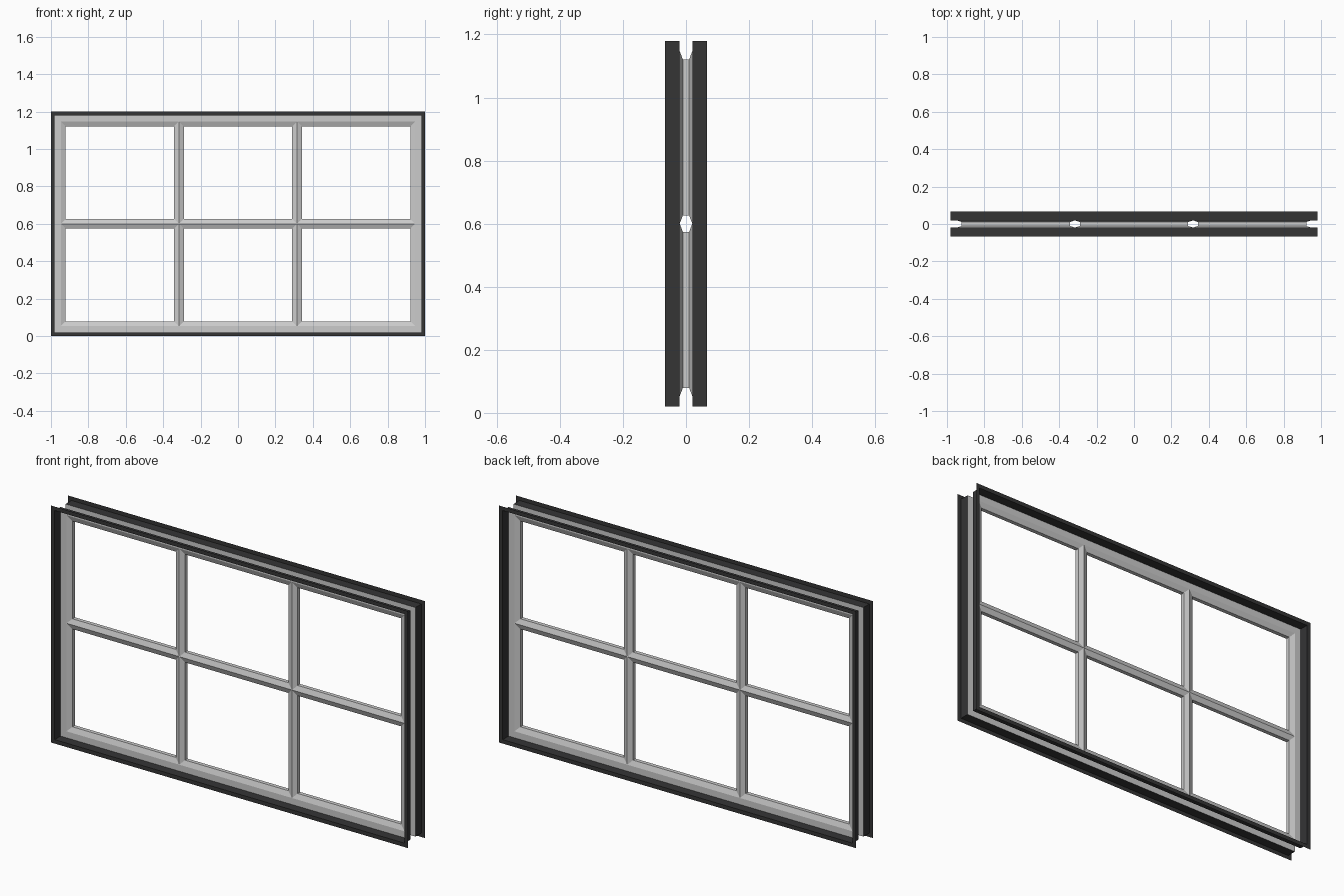
import bpy, bmesh

if "Cube" in bpy.data.objects:
    bpy.data.objects.remove(bpy.data.objects["Cube"])

W, H = 1.0, 1.2            # half width, height
Y_OUT, Y_FACE, Y_LIP = 0.067, 0.02, 0.01
WEB, RIDGE, BEVEL = 0.02, 0.053, 0.026


def material(name, rgb):
    m = bpy.data.materials.new(name)
    m.diffuse_color = (*rgb, 1)
    m.use_nodes = True
    m.node_tree.nodes["Principled BSDF"].inputs["Base Color"].default_value = m.diffuse_color
    return m


grey = material("light grey paint", (0.6, 0.6, 0.6))
dark = material("dark charcoal trim", (0.035, 0.035, 0.036))


def rect(x0, x1, z0, z1, inset, y):
    return [(x0 + inset, y, z0 + inset), (x1 - inset, y, z0 + inset),
            (x1 - inset, y, z1 - inset), (x0 + inset, y, z1 - inset)]


def loft(bm, box, profile):
    """Sweep an open (inset, y) profile around a rectangle with mitred corners."""
    rings = [[bm.verts.new(p) for p in rect(*box, u, y)] for u, y in profile]
    for a, b in zip(rings, rings[1:]):
        for i in range(4):
            j = (i + 1) % 4
            bm.faces.new((a[i], a[j], b[j], b[i]))


def build(name, mat, parts):
    bm = bmesh.new()
    for box, profile in parts:
        loft(bm, box, profile)
    bmesh.ops.remove_doubles(bm, verts=bm.verts, dist=1e-5)
    me = bpy.data.meshes.new(name)
    bm.to_mesh(me)
    bm.free()
    me.materials.append(mat)
    bpy.context.collection.objects.link(bpy.data.objects.new(name, me))


outer = (-W, W, 0, H)

# Dark L-shaped trims: thin outer flange plus web running back to the sash
trim = [(0, -Y_OUT), (WEB, -Y_OUT), (WEB, -Y_FACE)]
build("front_trim", dark, [(outer, trim)])
build("back_trim", dark, [(outer, [(u, -y) for u, y in reversed(trim)])])

# Flat grey sash faces, with an open channel between them
build("front_sash_face", grey, [(outer, [(WEB, -Y_FACE), (RIDGE, -Y_FACE)])])
build("back_sash_face", grey, [(outer, [(RIDGE, Y_FACE), (WEB, Y_FACE)])])

# Six pane surrounds; neighbours meet at ridges and form hollow six-sided bars
bead = [(0, -Y_FACE), (BEVEL, -Y_LIP), (BEVEL, Y_LIP), (0, Y_FACE)]
dx = 2 * (W - RIDGE) / 3
dz = (H - 2 * RIDGE) / 2
cells = []
for i in range(3):
    for k in range(2):
        x, z = -W + RIDGE + i * dx, RIDGE + k * dz
        cells.append(((x, x + dx, z, z + dz), bead))
build("glazing_bars", grey, cells)
